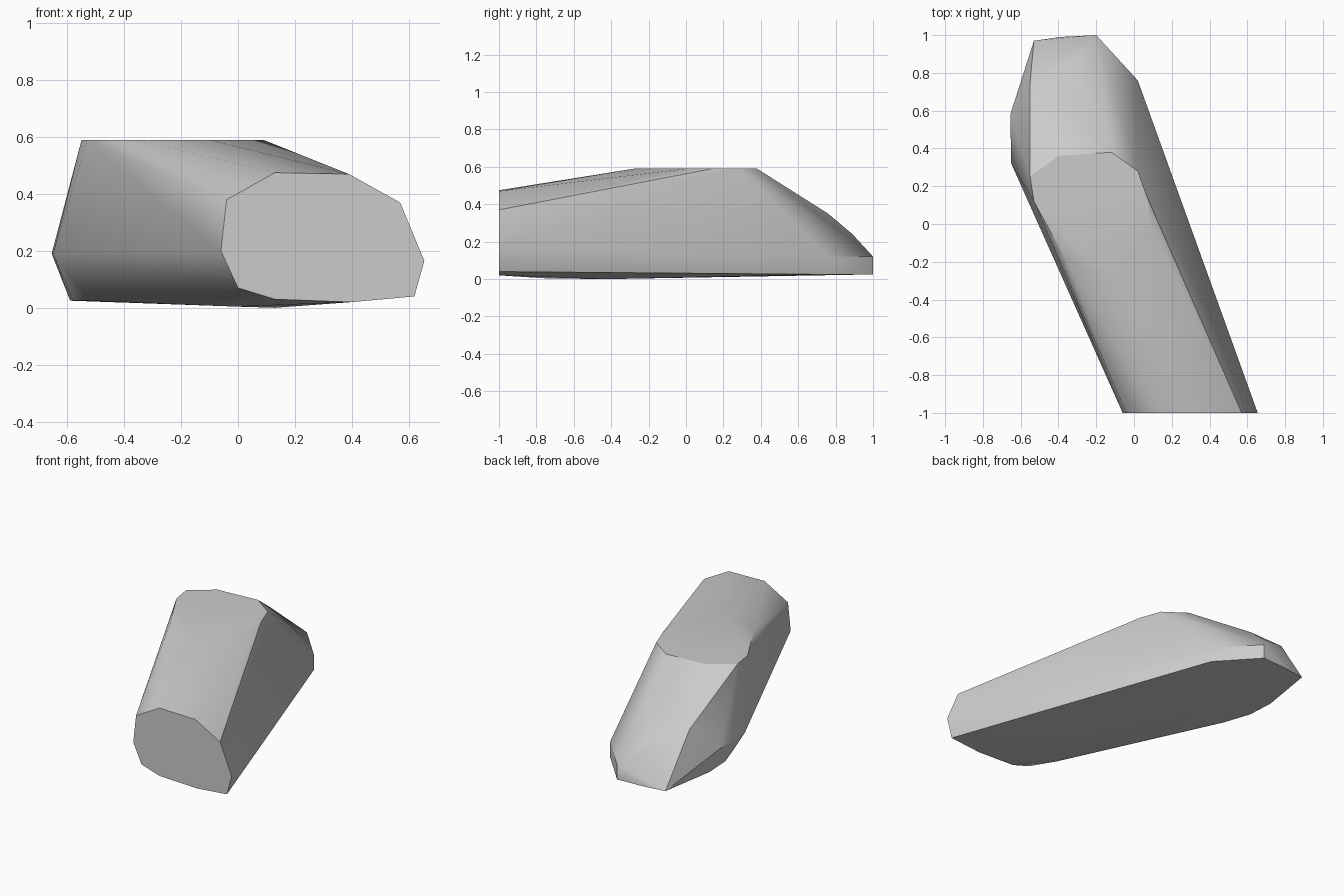
import bpy
import bmesh
import math

default_cube = bpy.data.objects.get("Cube")
if default_cube:
    bpy.data.objects.remove(default_cube, do_unlink=True)


def make_material(name, shade):
    colour = (shade, shade, shade, 1.0)
    material = bpy.data.materials.new(name)
    material.use_nodes = True
    material.diffuse_color = colour
    material.node_tree.nodes["Principled BSDF"].inputs["Base Color"].default_value = colour
    return material


def at_height(z, outline):
    return [(x, y, z) for x, y in outline]


def at_depth(y, outline):
    return [(x, y, z) for x, z in outline]


def hull_object(name, points, material):
    """Wrap a faceted convex skin around the section corners."""
    bm = bmesh.new()
    for point in points:
        bm.verts.new(point)
    result = bmesh.ops.convex_hull(bm, input=list(bm.verts))
    loose = {v for key in ("geom_interior", "geom_unused") for v in result[key]
             if isinstance(v, bmesh.types.BMVert)}
    bmesh.ops.delete(bm, geom=list(loose), context="VERTS")
    # Join triangles that lie in one plane
    bmesh.ops.dissolve_limit(bm, angle_limit=math.radians(1.0),
                             verts=bm.verts[:], edges=bm.edges[:])
    bmesh.ops.recalc_face_normals(bm, faces=bm.faces[:])
    mesh = bpy.data.meshes.new(name)
    bm.to_mesh(mesh)
    bm.free()
    mesh.materials.append(material)
    obj = bpy.data.objects.new(name, mesh)
    bpy.context.collection.objects.link(obj)
    bpy.ops.object.select_all(action="DESELECT")
    obj.select_set(True)
    bpy.context.view_layer.objects.active = obj
    bpy.ops.object.shade_smooth_by_angle(angle=math.radians(30))
    return obj


# Flat cut end facing forward
front_cut = at_depth(-1.0, [
    (-0.06, 0.2), (-0.04, 0.38), (0.13, 0.475), (0.39, 0.47), (0.57, 0.37),
    (0.655, 0.165), (0.62, 0.04), (0.4, 0.02), (0.13, 0.03), (0, 0.07)])

# Level crown
crown = at_height(0.59, [
    (-0.55, 0.25), (-0.4, 0.36), (-0.12, 0.38), (0.02, 0.28), (0.07, 0.14),
    (0.09, 0), (-0.1, -0.28), (-0.36, -0.19), (-0.53, 0.12)])

# Bulge along the right flank
flank = at_height(0.19, [(-0.655, 0.58), (-0.65, 0.32)])

# Sloping back and its blunt lower rim
back_slope = [(-0.55, 0.75, 0.35), (-0.3, 0.76, 0.35), (-0.3, 0.89, 0.24)]
back_rim = at_height(0.12, [(0.02, 0.76), (-0.2, 1)])

# Nearly flat underside with a shallow keel
base_edge = at_height(0.025, [
    (0.02, 0.76), (-0.2, 1), (-0.39, 0.99), (-0.53, 0.97),
    (-0.59, 0.6), (-0.58, 0.42), (-0.52, 0.24), (-0.04, -0.79)])
keel = [(0, -0.75, 0.004), (0.13, -0.42, 0)]

grey = make_material("stone grey", 0.6)
hull_object("slanted_block",
            front_cut + crown + flank + back_slope + back_rim + base_edge + keel,
            grey)
